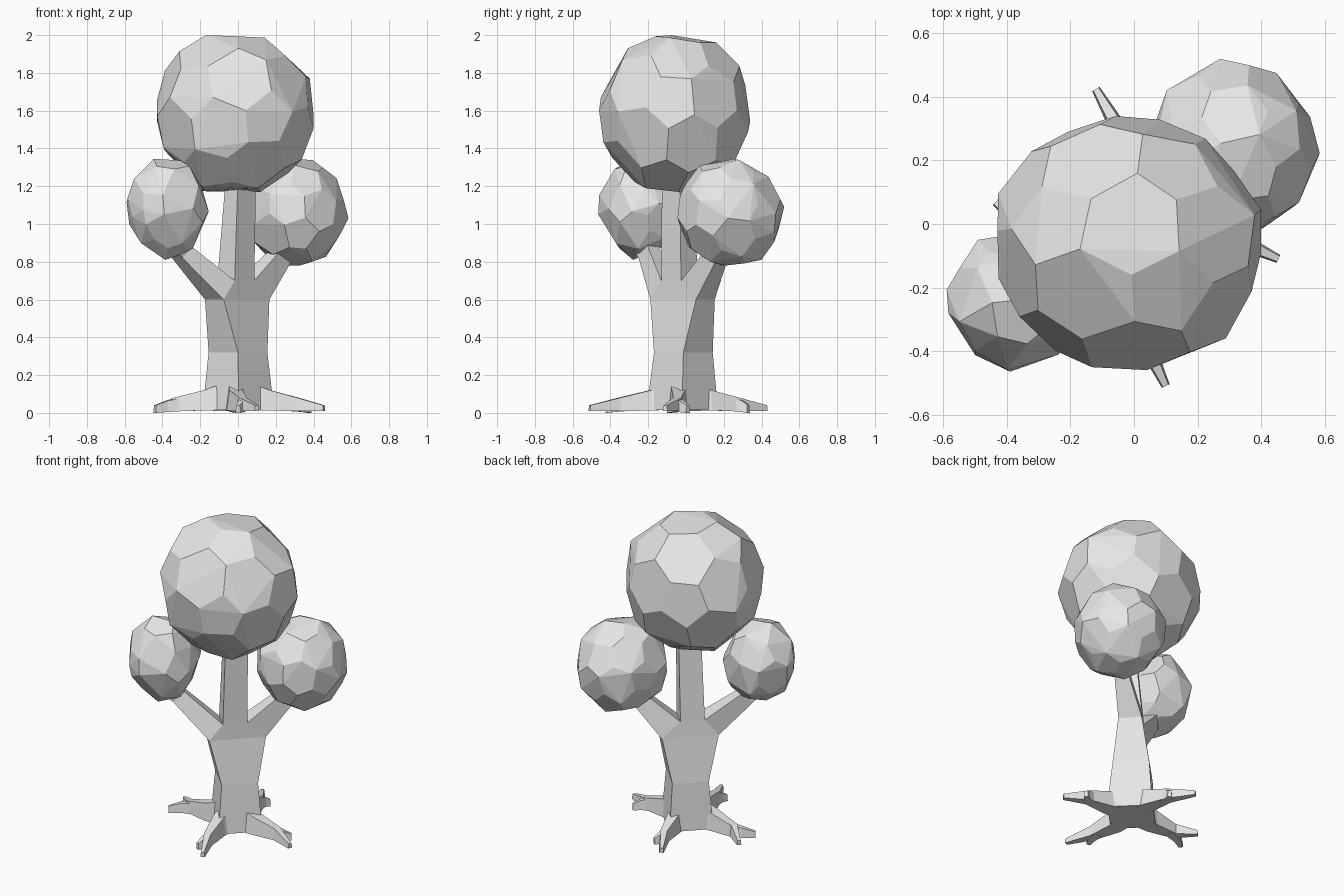
import bpy
import bmesh
import math
import random
from mathutils import Vector, Euler

if "Cube" in bpy.data.objects:
    bpy.data.objects.remove(bpy.data.objects["Cube"])

random.seed(4)
R2 = math.sqrt(0.5)

grey = bpy.data.materials.new("plain_grey")
grey.use_nodes = True
grey.diffuse_color = (0.8, 0.8, 0.8, 1)
grey.node_tree.nodes["Principled BSDF"].inputs["Base Color"].default_value = (0.8, 0.8, 0.8, 1)


def finish(name, bm):
    bmesh.ops.recalc_face_normals(bm, faces=bm.faces)
    mesh = bpy.data.meshes.new(name)
    bm.to_mesh(mesh)
    bm.free()
    mesh.materials.append(grey)
    obj = bpy.data.objects.new(name, mesh)
    bpy.context.collection.objects.link(obj)
    return obj


def loft(bm, rings):
    """Skin four-point rings and cap both ends."""
    rows = [[bm.verts.new(p) for p in ring] for ring in rings]
    for a, b in zip(rows, rows[1:]):
        for i in range(4):
            j = (i + 1) % 4
            bm.faces.new((a[i], a[j], b[j], b[i]))
    bm.faces.new(rows[0])
    bm.faces.new(rows[-1])


def diag(u, v, z):
    """Point in the frame turned 45 degrees, along the branch spread."""
    return Vector(((u + v) * R2, (u - v) * R2, z))


def square(u0, u1, v0, v1, z):
    return [diag(u0, v0, z), diag(u1, v0, z), diag(u1, v1, z), diag(u0, v1, z)]


# Trunk narrowing, widening at the fork, then running up as the centre stem
bm = bmesh.new()
loft(bm, [square(-.145, .12, -.12, .15, .015),
          square(-.12, .10, -.10, .12, .32),
          square(-.187, .155, -.06, .08, .6),
          square(-.105, .042, -.05, .08, .7),
          square(-.09, .045, 0, .09, 1.26)])
finish("trunk", bm)

# Side branches growing from the shoulders into the small crowns
for name, outer, inner, end, v_end in (("right_branch", -.187, -.105, -.35, -.07),
                                       ("left_branch", .155, .042, .29, .05)):
    bm = bmesh.new()
    step = math.copysign(.035, end)
    rings = [[diag(outer, -.06, .6), diag(outer, .08, .6),
              diag(inner, .08, .7), diag(inner, -.05, .7)]]
    for push in (0, .09):
        u = end + math.copysign(push, end)
        z = .85 + push
        rings.append([diag(u + step, v_end - .04, z - .03), diag(u + step, v_end + .04, z - .03),
                      diag(u - step, v_end + .04, z + .03), diag(u - step, v_end - .04, z + .03)])
    loft(bm, rings)
    finish(name, bm)


def root_rings(stations):
    """Stations are (point, width, bottom, top) along a root on the ground."""
    rings = []
    for i, (p, w, low, high) in enumerate(stations):
        before = stations[max(i - 1, 0)][0]
        after = stations[min(i + 1, len(stations) - 1)][0]
        d = (after - before).normalized()
        side = Vector((-d.y, d.x)) * w / 2
        rings.append([(*(p + side), low), (*(p - side), low),
                      (*(p - side * .7), high), (*(p + side * .7), high)])
    return rings


# Four forked roots, one from each trunk corner
roots = (("right_root", (-.18, -.04), (-.435, .07), (-.44, -.09)),
         ("left_root", (.17, -.04), (.455, -.11), (.38, .01)),
         ("front_root", (-.01, -.19), (.1, -.51), (0, -.42)),
         ("back_root", (0, .13), (-.12, .425), (0, .33)))
middle = Vector((0, -.03))
for name, corner, tip, fork in roots:
    corner, tip, fork = Vector(corner), Vector(tip), Vector(fork)
    knee = corner.lerp((tip + fork) / 2, .6)
    bm = bmesh.new()
    loft(bm, root_rings([(middle.lerp(corner, .55), .12, .015, .15),
                         (corner, .1, .012, .12),
                         (knee, .06, .01, .08),
                         (tip, .027, .01, .04)]))
    loft(bm, root_rings([(corner.lerp(knee, .7), .05, .01, .08),
                         (knee.lerp(fork, .4), .045, .005, .065),
                         (fork, .027, 0, .04)]))
    finish(name, bm)


def crown(name, low, high, turn, jitter):
    """Faceted ball of pentagons and hexagons fitted into a box."""
    ico = bmesh.new()
    bmesh.ops.create_icosphere(ico, subdivisions=1, radius=1)
    rot = Euler([math.radians(a) for a in turn]).to_matrix()
    pts = []
    for e in ico.edges:
        a, b = (v.co for v in e.verts)
        for t in (1 / 3, 2 / 3):
            noise = Vector([random.uniform(-jitter, jitter) for _ in range(3)])
            pts.append(rot @ (a.lerp(b, t).normalized() + noise))
    ico.free()
    for k in range(3):
        lo, hi = min(p[k] for p in pts), max(p[k] for p in pts)
        for p in pts:
            p[k] = low[k] + (p[k] - lo) / (hi - lo) * (high[k] - low[k])
    bm = bmesh.new()
    for p in pts:
        bm.verts.new(p)
    bmesh.ops.convex_hull(bm, input=bm.verts)
    loose = [v for v in bm.verts if not v.link_faces]
    bmesh.ops.delete(bm, geom=loose, context='VERTS')
    bmesh.ops.dissolve_limit(bm, angle_limit=.12, verts=bm.verts, edges=bm.edges)
    finish(name, bm)


# Leaf crowns
crown("top_crown", (-.43, -.46, 1.17), (.4, .34, 2), (28, 14, 10), .03)
crown("left_crown", (.04, -.045, .78), (.585, .52, 1.345), (20, 35, 50), .04)
crown("right_crown", (-.59, -.465, .81), (-.155, -.03, 1.345), (50, 10, 25), .09)
